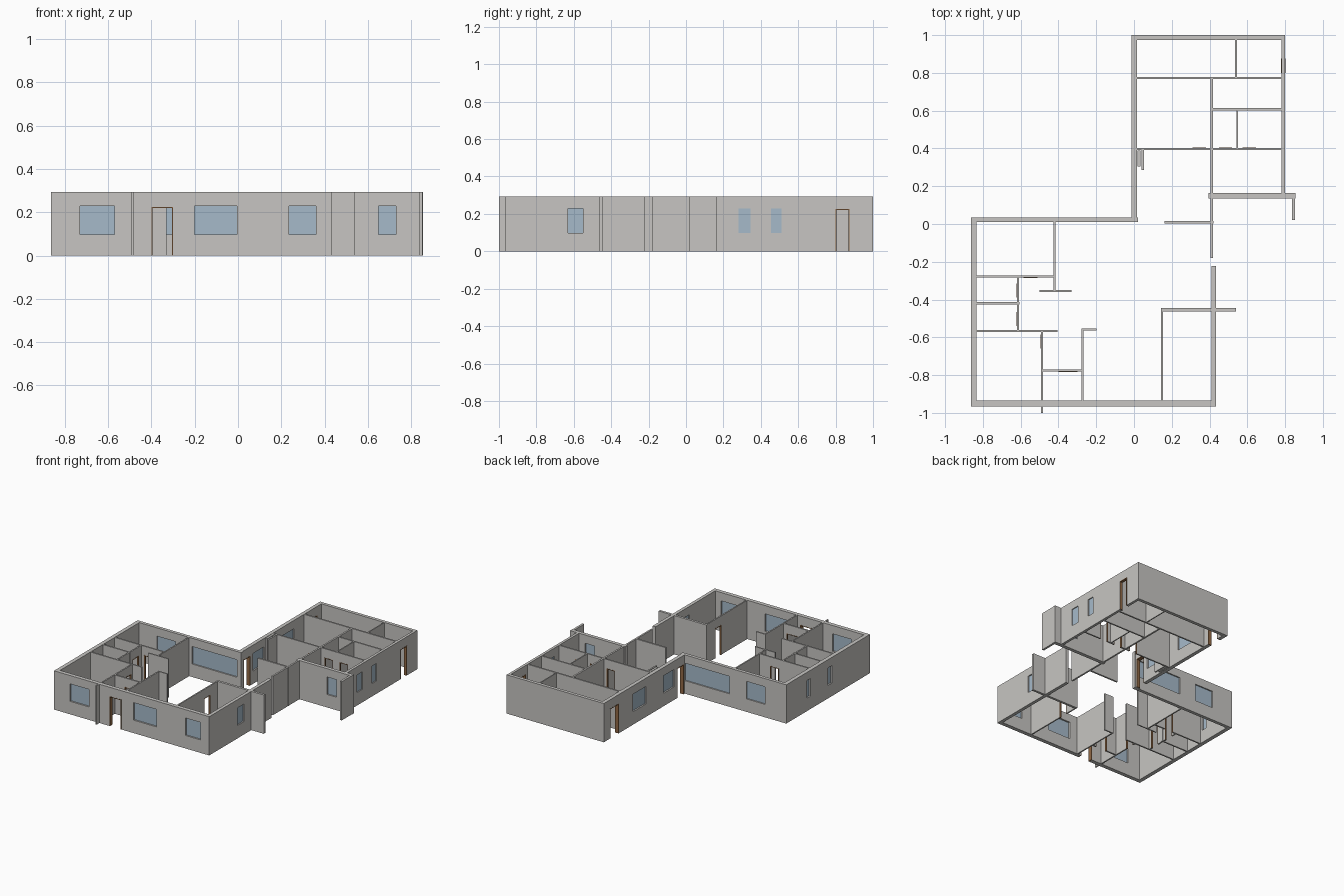
import bpy, bmesh

if "Cube" in bpy.data.objects:
    bpy.data.objects.remove(bpy.data.objects["Cube"])

HEIGHT, DOOR_TOP, SILL, HEAD = 0.293, 0.225, 0.098, 0.23


def material(name, rgb):
    m = bpy.data.materials.new(name)
    m.use_nodes = True
    m.diffuse_color = (*rgb, 1)
    m.node_tree.nodes["Principled BSDF"].inputs["Base Color"].default_value = (*rgb, 1)
    return m


PLASTER = material("warm grey plaster", (0.57, 0.56, 0.54))
GLASS = material("pale blue glass", (0.38, 0.49, 0.59))
WOOD = material("brown wood", (0.28, 0.14, 0.06))


def finish(name, bm, mat):
    bmesh.ops.recalc_face_normals(bm, faces=bm.faces)
    me = bpy.data.meshes.new(name)
    bm.to_mesh(me)
    bm.free()
    me.materials.append(mat)
    ob = bpy.data.objects.new(name, me)
    bpy.context.collection.objects.link(ob)
    return ob


def slab(name, axis, span, depth, holes, mat, zs=(0, HEIGHT)):
    """Upright slab along an axis, with rectangular holes (u0, u1, z0, z1)."""
    def place(u, d, z):
        return (u, d, z) if axis == "x" else (d, u, z)
    us = sorted({*span, *(u for h in holes for u in h[:2])})
    levels = sorted({*zs, *(z for h in holes for z in h[2:])})
    bm = bmesh.new()
    for u0, u1 in zip(us, us[1:]):
        for z0, z1 in zip(levels, levels[1:]):
            cu, cz = (u0 + u1) / 2, (z0 + z1) / 2
            if any(h[0] < cu < h[1] and h[2] < cz < h[3] for h in holes):
                continue
            bm.faces.new([bm.verts.new(place(u, depth[0], z))
                          for u, z in ((u0, z0), (u1, z0), (u1, z1), (u0, z1))])
    bmesh.ops.remove_doubles(bm, verts=bm.verts, dist=1e-5)
    new = bmesh.ops.extrude_face_region(bm, geom=bm.faces[:], use_keep_orig=True)["geom"]
    shift = place(0, depth[1] - depth[0], 0)
    bmesh.ops.translate(bm, vec=shift, verts=[v for v in new if isinstance(v, bmesh.types.BMVert)])
    bmesh.ops.dissolve_limit(bm, angle_limit=0.01, verts=bm.verts, edges=bm.edges)
    return finish(name, bm, mat)


def wall(name, axis, span, depth, windows=(), doors=()):
    """Wall with glazed windows and wood-lined doorways."""
    holes = [(a, b, SILL, HEAD) for a, b in windows]
    holes += [(a, b, 0, DOOR_TOP) for a, b in doors]
    slab(name, axis, span, depth, holes, PLASTER)
    mid = sum(depth) / 2
    for i, (a, b) in enumerate(windows, 1):
        slab(f"{name}_pane_{i}", axis, (a, b), (mid - 0.003, mid + 0.003), [], GLASS, (SILL, HEAD))
    for i, (a, b) in enumerate(doors, 1):
        t = 0.005
        slab(f"{name}_door_lining_{i}", axis, (a, b), (depth[0] - 0.001, depth[1] + 0.001),
             [(a + t, b - t, 0, DOOR_TOP - t)], WOOD, (0, DOOR_TOP))


# Outer walls of the rear wing
wall("rear_wing_back_wall", "x", (-0.013, 0.8), (0.975, 1.0))
wall("rear_wing_right_side_wall", "y", (0.013, 1.0), (-0.013, 0.015),
     windows=[(0.16, 0.29), (0.495, 0.65)], doors=[(0.045, 0.125), (0.82, 0.925)])
wall("rear_wing_left_side_wall", "y", (0.14, 1.0), (0.78, 0.8),
     windows=[(0.28, 0.345), (0.455, 0.51)], doors=[(0.8, 0.875)])
wall("rear_wing_front_wall", "x", (0.395, 0.855), (0.136, 0.163), windows=[(0.65, 0.73)])
wall("rear_wing_fin", "y", (0.02, 0.136), (0.837, 0.853))

# Outer walls of the front wing
wall("front_wing_back_wall", "x", (-0.863, 0.02), (0.01, 0.035),
     windows=[(-0.685, -0.53), (-0.39, -0.015)])
wall("front_wing_right_side_wall", "y", (-0.965, 0.035), (-0.863, -0.833),
     windows=[(-0.255, -0.21), (-0.51, -0.465)])
wall("front_wing_front_wall", "x", (-0.863, 0.435), (-0.965, -0.935),
     windows=[(-0.73, -0.57), (-0.2, -0.005), (0.235, 0.36)], doors=[(-0.4, -0.3)])
wall("front_wing_left_side_wall", "y", (-0.965, -0.222), (0.41, 0.435),
     windows=[(-0.63, -0.55)])

# Partitions of the rear wing
wall("rear_hall_partition", "x", (0.015, 0.78), (0.767, 0.779))
wall("rear_hall_divider", "y", (0.775, 0.975), (0.536, 0.544))
wall("rear_spine_partition", "y", (-0.18, 0.775), (0.405, 0.418))
wall("rear_bath_partition", "x", (0.415, 0.78), (0.602, 0.613))
wall("rear_bath_divider", "y", (0.4, 0.605), (0.542, 0.55))
wall("rear_room_partition", "x", (0.015, 0.78), (0.392, 0.403),
     doors=[(0.31, 0.38), (0.45, 0.52), (0.575, 0.645)])
wall("rear_entry_screen", "y", (0.285, 0.395), (0.041, 0.052))
wall("rear_entry_leaf", "y", (0.305, 0.39), (0.019, 0.035))
wall("passage_screen", "x", (0.162, 0.42), (0.003, 0.016))

# Partitions of the front wing
wall("bedroom_side_partition", "y", (-0.355, 0.012), (-0.425, -0.415))
wall("bedroom_screen", "x", (-0.5, -0.33), (-0.359, -0.35))
wall("bedroom_partition", "x", (-0.835, -0.415), (-0.284, -0.273), doors=[(-0.585, -0.51)])
wall("bath_side_partition", "y", (-0.565, -0.28), (-0.62, -0.61),
     doors=[(-0.39, -0.315), (-0.54, -0.465)])
wall("bath_divider", "x", (-0.835, -0.605), (-0.425, -0.414))
wall("front_bedroom_partition", "x", (-0.835, -0.405), (-0.573, -0.562))
wall("entry_right_partition", "y", (-1.0, -0.568), (-0.493, -0.483), doors=[(-0.66, -0.585)])
wall("entry_inner_wall", "x", (-0.485, -0.27), (-0.782, -0.77), doors=[(-0.4, -0.3)])
wall("entry_left_partition", "y", (-0.935, -0.553), (-0.277, -0.267))
wall("entry_return", "x", (-0.275, -0.198), (-0.563, -0.553))
wall("kitchen_partition", "y", (-0.935, -0.455), (0.143, 0.153), doors=[(-0.625, -0.55)])
wall("kitchen_back_wall", "x", (0.142, 0.54), (-0.463, -0.445))
